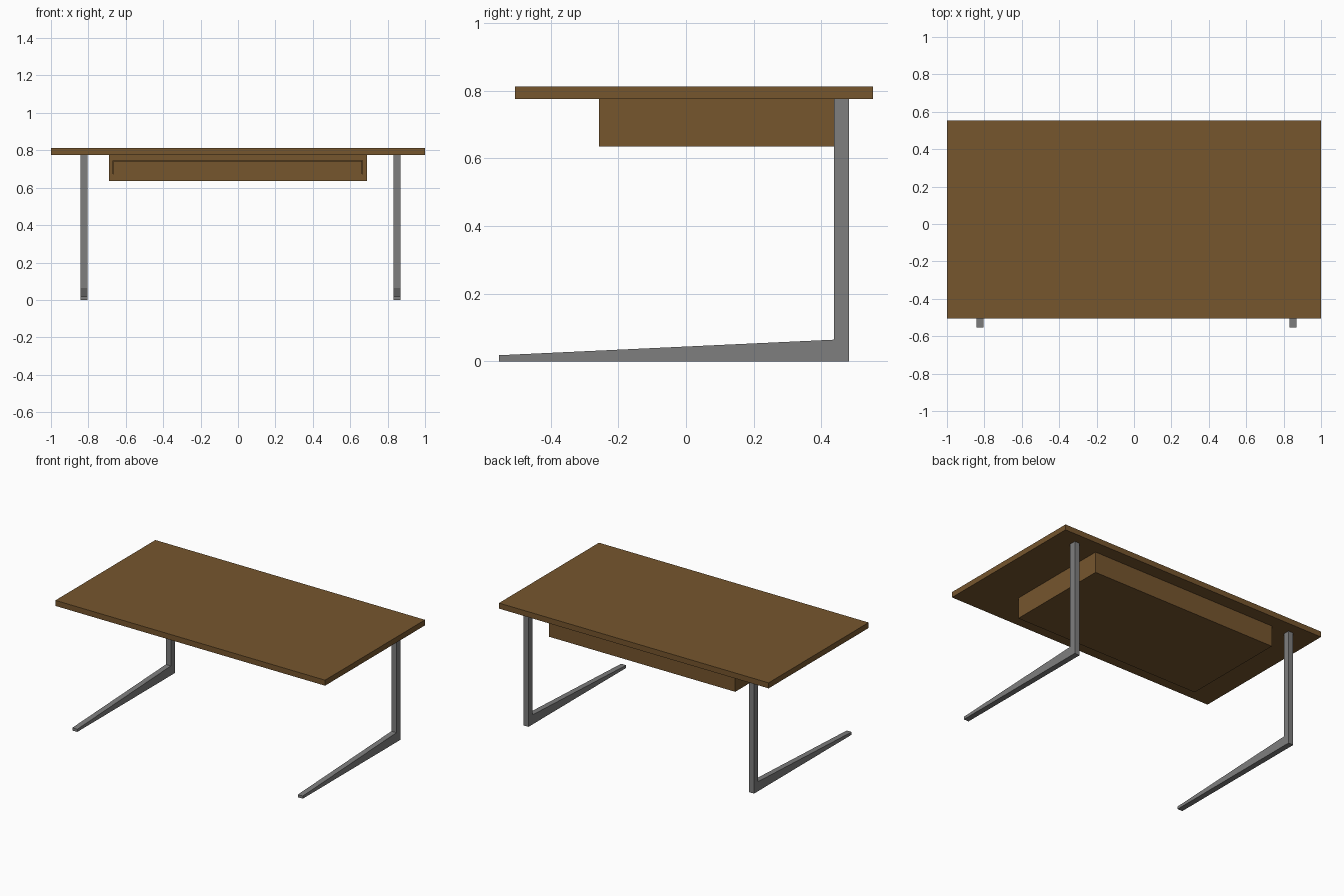
import bpy, bmesh

if "Cube" in bpy.data.objects:
    bpy.data.objects.remove(bpy.data.objects["Cube"])


def material(name, color):
    m = bpy.data.materials.new(name)
    m.diffuse_color = (*color, 1)
    m.use_nodes = True
    m.node_tree.nodes["Principled BSDF"].inputs["Base Color"].default_value = m.diffuse_color
    return m


wood = material("wood", (0.18, 0.092, 0.027))
metal = material("metal", (0.21, 0.21, 0.21))


def add_object(name, bm, mat):
    bmesh.ops.recalc_face_normals(bm, faces=bm.faces)
    mesh = bpy.data.meshes.new(name)
    bm.to_mesh(mesh)
    bm.free()
    mesh.materials.append(mat)
    obj = bpy.data.objects.new(name, mesh)
    bpy.context.collection.objects.link(obj)
    return obj


def box(lo, hi):
    bm = bmesh.new()
    bmesh.ops.create_cube(bm, size=1)
    for v in bm.verts:
        v.co = [(a + b) / 2 + c * (b - a) for a, b, c in zip(lo, hi, v.co)]
    return bm


# Table top
add_object("table_top", box((-1, -0.506, 0.775), (1, 0.553, 0.812)), wood)

# Drawer case with an opening in the front
case = box((-0.69, -0.257, 0.635), (0.69, 0.464, 0.775))
front = min(case.faces, key=lambda f: f.calc_center_median().y)
bmesh.ops.inset_region(case, faces=[front], thickness=0.03)
for v in front.verts:
    v.co.x = 0.665 if v.co.x > 0 else -0.667
    v.co.z = 0.745 if v.co.z > 0.7 else 0.672
hole = bmesh.ops.extrude_discrete_faces(case, faces=[front])["faces"][0]
bmesh.ops.translate(case, verts=hole.verts, vec=(0, 0.02, 0))
add_object("drawer_case", case, wood)

# Drawer front, nearly flush in the opening
add_object("drawer_front", box((-0.665, -0.255, 0.673), (0.663, -0.237, 0.744)), wood)

# L-shaped legs with tapered feet: side profile (y, z) extruded along x
profile = [(-0.553, 0), (-0.553, 0.018), (0.438, 0.064),
           (0.438, 0.775), (0.482, 0.775), (0.482, 0)]
for name, x in (("left_leg", -0.842), ("right_leg", 0.831)):
    bm = bmesh.new()
    face = bm.faces.new([bm.verts.new((x, y, z)) for y, z in profile])
    side = bmesh.ops.extrude_face_region(bm, geom=[face])["geom"]
    bmesh.ops.translate(bm, vec=(0.037, 0, 0),
                        verts=[g for g in side if isinstance(g, bmesh.types.BMVert)])
    add_object(name, bm, metal)
